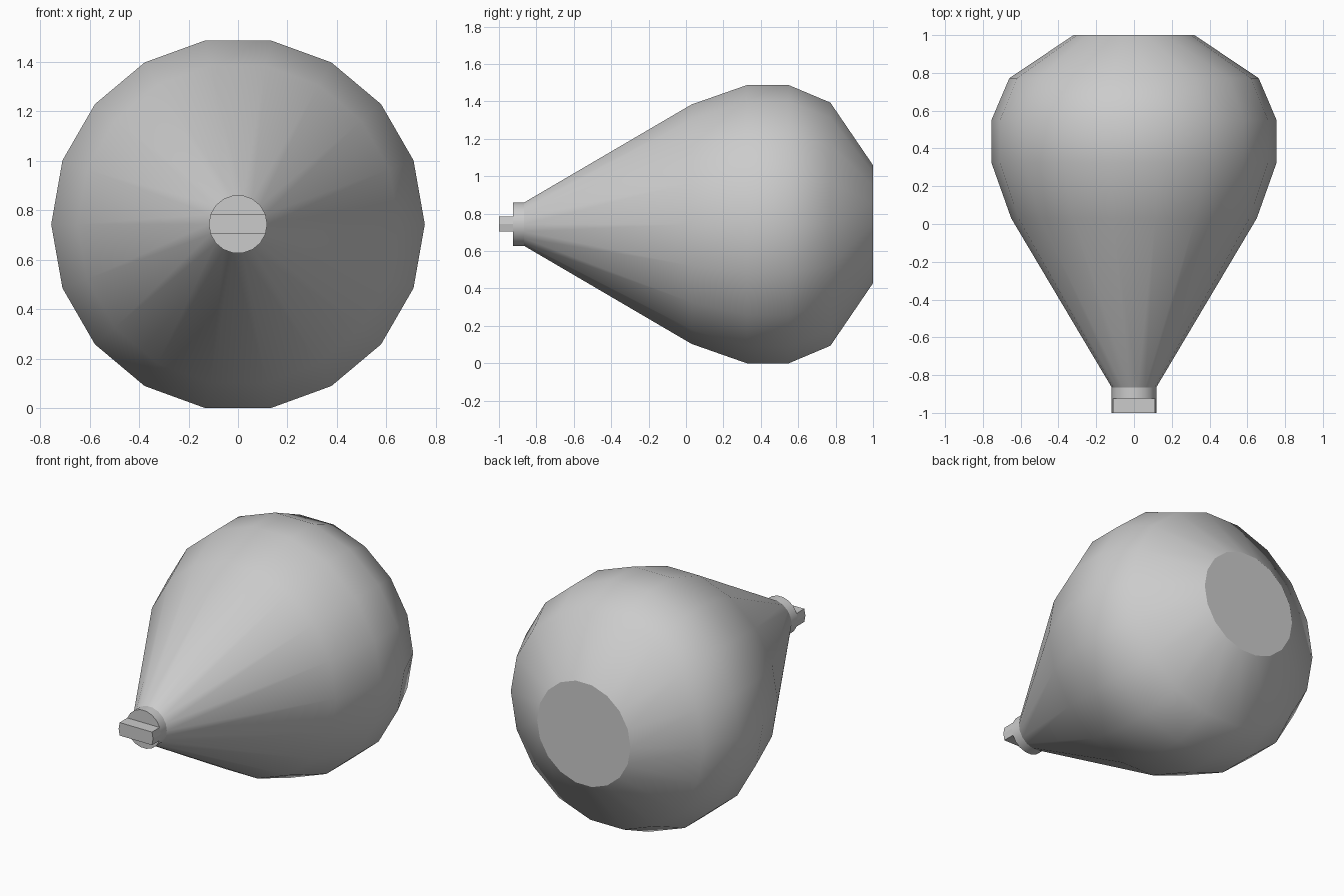
import bpy, bmesh
from math import cos, sin, radians

if "Cube" in bpy.data.objects:
    bpy.data.objects.remove(bpy.data.objects["Cube"])

CZ = 0.7435   # height of the bulb's axis, which runs along y
SIDES = 18


def loft(name, profile, angles, smooth=True, cap_start=True):
    """Join rings of (y, radius) around the y axis; end caps stay flat."""
    bm = bmesh.new()
    rings = [[bm.verts.new((r * cos(radians(a)), y, CZ + r * sin(radians(a))))
              for a in angles] for y, r in profile]
    n = len(angles)
    for a, b in zip(rings, rings[1:]):
        for i in range(n):
            j = (i + 1) % n
            bm.faces.new((a[i], a[j], b[j], b[i])).smooth = smooth
    if cap_start:
        bm.faces.new(rings[0])
    bm.faces.new(rings[-1])
    bmesh.ops.recalc_face_normals(bm, faces=bm.faces)
    mesh = bpy.data.meshes.new(name)
    bm.to_mesh(mesh)
    bm.free()
    obj = bpy.data.objects.new(name, mesh)
    bpy.context.collection.objects.link(obj)
    return obj


full_circle = [i * 360 / SIDES for i in range(SIDES)]

# Pear-shaped bulb with a flat back end
loft("bulb", [(-0.865, 0.118), (0.03, 0.65), (0.325, 0.755),
              (0.55, 0.755), (0.772, 0.66), (1.0, 0.32)], full_circle)

# Short collar at the narrow end
loft("collar", [(-0.925, 0.118), (-0.865, 0.118)], full_circle)

# Flat tab: the middle band of the collar's outline pushed forward
loft("tab", [(-1.0, 0.118), (-0.925, 0.118)],
     [-20, 0, 20, 160, 180, 200], smooth=False)
